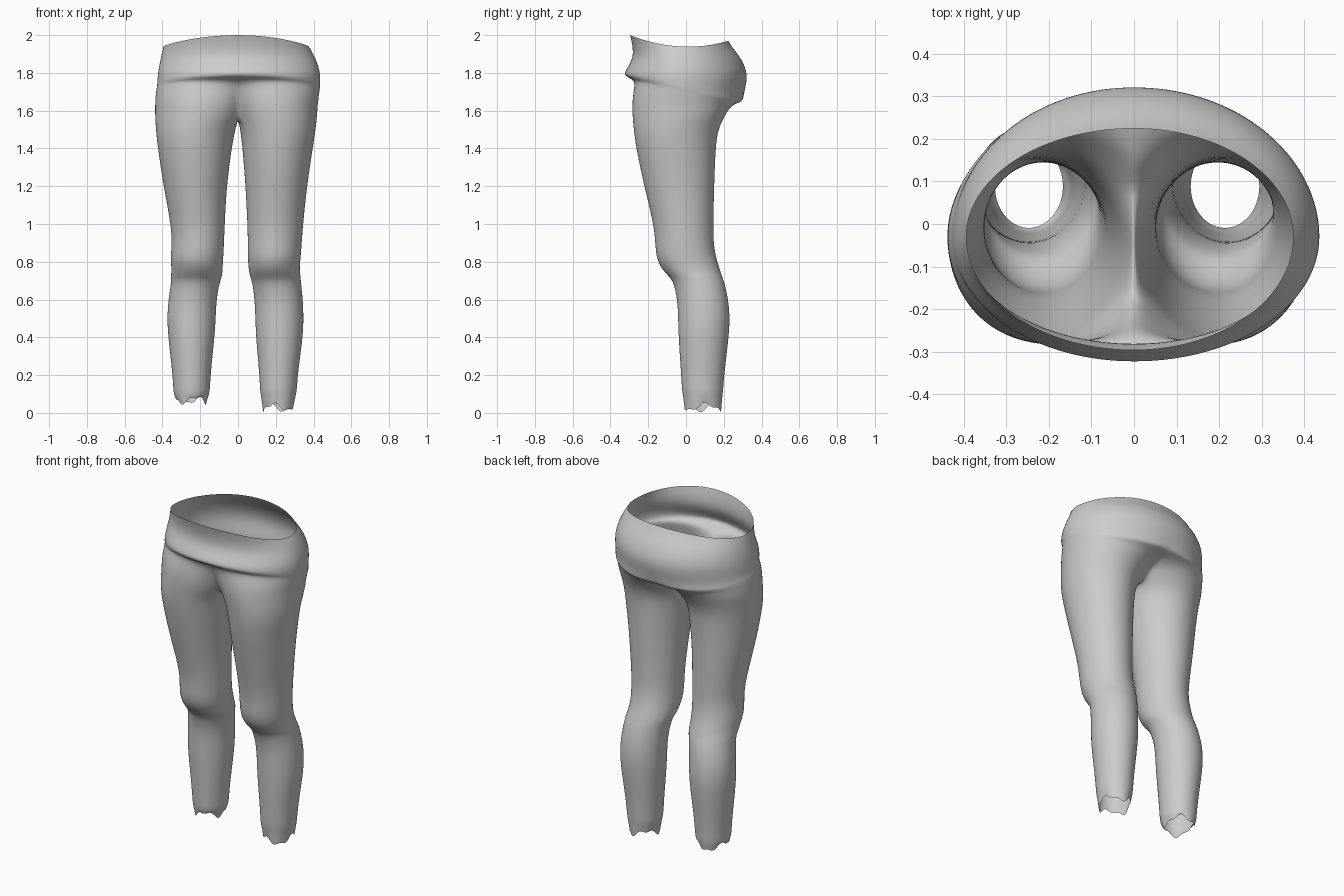
import bpy, bmesh
from math import sin, cos, acos, radians, pi

if "Cube" in bpy.data.objects:
    bpy.data.objects.remove(bpy.data.objects["Cube"])

N_OUT, N_IN = 27, 7          # points on outer arc and inner-thigh arc
LEG_A = radians(148)         # where the inner-thigh arc begins

# Leg sections, top to bottom: z, left inner/outer x, right inner/outer x, front y, back y
LEG = [
    (1.50, .014, .436, .012, .412, -.278, .170),
    (1.40, .034, .425, .024, .396, -.265, .157),
    (1.20, .060, .395, .040, .366, -.222, .150),
    (1.00, .070, .356, .050, .345, -.172, .145),
    (0.90, .074, .350, .052, .338, -.163, .146),
    (0.82, .078, .358, .052, .332, -.158, .160),
    (0.76, .082, .352, .056, .326, -.128, .180),
    (0.72, .084, .356, .064, .332, -.088, .192),
    (0.69, .098, .354, .076, .334, -.066, .204),
    (0.60, .114, .369, .088, .344, -.046, .225),
    (0.50, .118, .376, .092, .348, -.042, .233),
    (0.40, .124, .370, .095, .344, -.040, .227),
    (0.20, .146, .346, .114, .316, -.026, .202),
    (0.12, .148, .343, .116, .312, -.022, .197),
    (0.09, .156, .338, .122, .306, -.016, .193),
]
# Seat sections, crotch to waist: front z, back z, left/right x, front/back cleft centre x, front y, back y
SEAT = [
    (1.58, 1.570, .440, .420, .195, .195, -.285, .205),
    (1.64, 1.605, .440, .422, .180, .175, -.286, .228),
    (1.70, 1.635, .438, .428, .160, .120, -.280, .258),
    (1.755, 1.645, .434, .432, .110, .075, -.272, .292),
    (1.772, 1.660, .430, .435, .045, .030, -.300, .304),
    (1.79, 1.700, .428, .437, .000, .010, -.330, .308),
    (1.82, 1.790, .424, .436, .000, .000, -.316, .332),
    (1.88, 1.880, .410, .412, .000, .000, -.278, .292),
    (1.95, 1.930, .400, .388, .000, .000, -.284, .248),
    (2.00, 1.970, .395, .375, .000, .000, -.297, .225),
]


def leg_angles():
    outer = [LEG_A * (2 * i / (N_OUT - 1) - 1) for i in range(N_OUT)]
    step = (2 * pi - 2 * LEG_A) / (N_IN + 1)
    return outer + [LEG_A + step * (i + 1) for i in range(N_IN)]


def leg_ring(side, row):
    z, li, lo, ri, ro, yf, yb = row
    xi, xo = (li, lo) if side < 0 else (ri, ro)
    cx, rx, cy, ry = (xi + xo) / 2, (xo - xi) / 2, (yf + yb) / 2, (yb - yf) / 2
    return [(side * (cx + rx * cos(a)), cy + ry * sin(a), z) for a in leg_angles()]


def torn_hem(side):
    # ragged, slightly drawn-in ankle edge
    base = leg_ring(side, LEG[-1])
    cx, cy = (-.247, .088) if side < 0 else (.214, .088)
    low = .068 if side < 0 else .030
    return [(cx + (x - cx) * .88, cy + (y - cy) * .94,
             low + .018 * sin(3 * a + 1) + .011 * sin(7 * a + side))
            for (x, y, z), a in zip(base, leg_angles())]


def seat_ring(side, row, rim=0.0):
    zf, zb, lo, ro, cxf, cxb, yf, yb = row
    xo, cy, pts = (lo if side < 0 else ro), -.03, []
    for i in range(N_OUT):
        s = 2 * i / (N_OUT - 1) - 1
        cx = cxf if s < 0 else cxb
        a = s * acos(-cx / (.43 - cx))
        x = 0 if abs(s) == 1 else max(cx + (xo - cx) * cos(a), 0.002)
        y = cy + ((cy - yf) if s < 0 else (yb - cy)) * sin(a)
        z = zf + (zb - zf) * (y - yf) / (yb - yf)
        pts.append((side * x, y, z - rim * cos(a) ** 2))
    return pts


def crotch_ring(side):
    # outer arc from the seat plus a shared saddle seam on the centre line
    pts = seat_ring(side, SEAT[0])
    (_, y0, z0), (_, y1, z1) = pts[-1], pts[0]
    for i in range(N_IN):
        t = (i + 1) / (N_IN + 1)
        pts.append((0, y0 + (y1 - y0) * t, z0 + (z1 - z0) * t - .015 * sin(pi * t)))
    return pts


def loft(bm, rings, closed):
    for a, b in zip(rings, rings[1:]):
        n = min(len(a), len(b))
        for i in range(n if closed else n - 1):
            j = (i + 1) % n
            bm.faces.new((a[i], a[j], b[j], b[i]))


bm = bmesh.new()
for side in (-1, 1):
    def make(pts):
        return [bm.verts.new(p) for p in pts]
    crotch = make(crotch_ring(side))
    # trouser leg
    loft(bm, [crotch] + [make(leg_ring(side, r)) for r in LEG] + [make(torn_hem(side))], True)
    # half of the seat and waist
    rims = [0] * (len(SEAT) - 3) + [.005, .02, .045]
    upper = [make(seat_ring(side, r, k)) for r, k in zip(SEAT[1:], rims[1:])]
    loft(bm, [crotch[:N_OUT]] + upper, False)

bmesh.ops.remove_doubles(bm, verts=bm.verts, dist=0.0005)
bmesh.ops.recalc_face_normals(bm, faces=bm.faces)
mesh = bpy.data.meshes.new("trousers")
bm.to_mesh(mesh)
bm.free()

# Smooth cloth shell
trousers = bpy.data.objects.new("trousers", mesh)
bpy.context.collection.objects.link(trousers)
for p in mesh.polygons:
    p.use_smooth = True
sub = trousers.modifiers.new("smooth_cloth", 'SUBSURF')
sub.levels = sub.render_levels = 2
